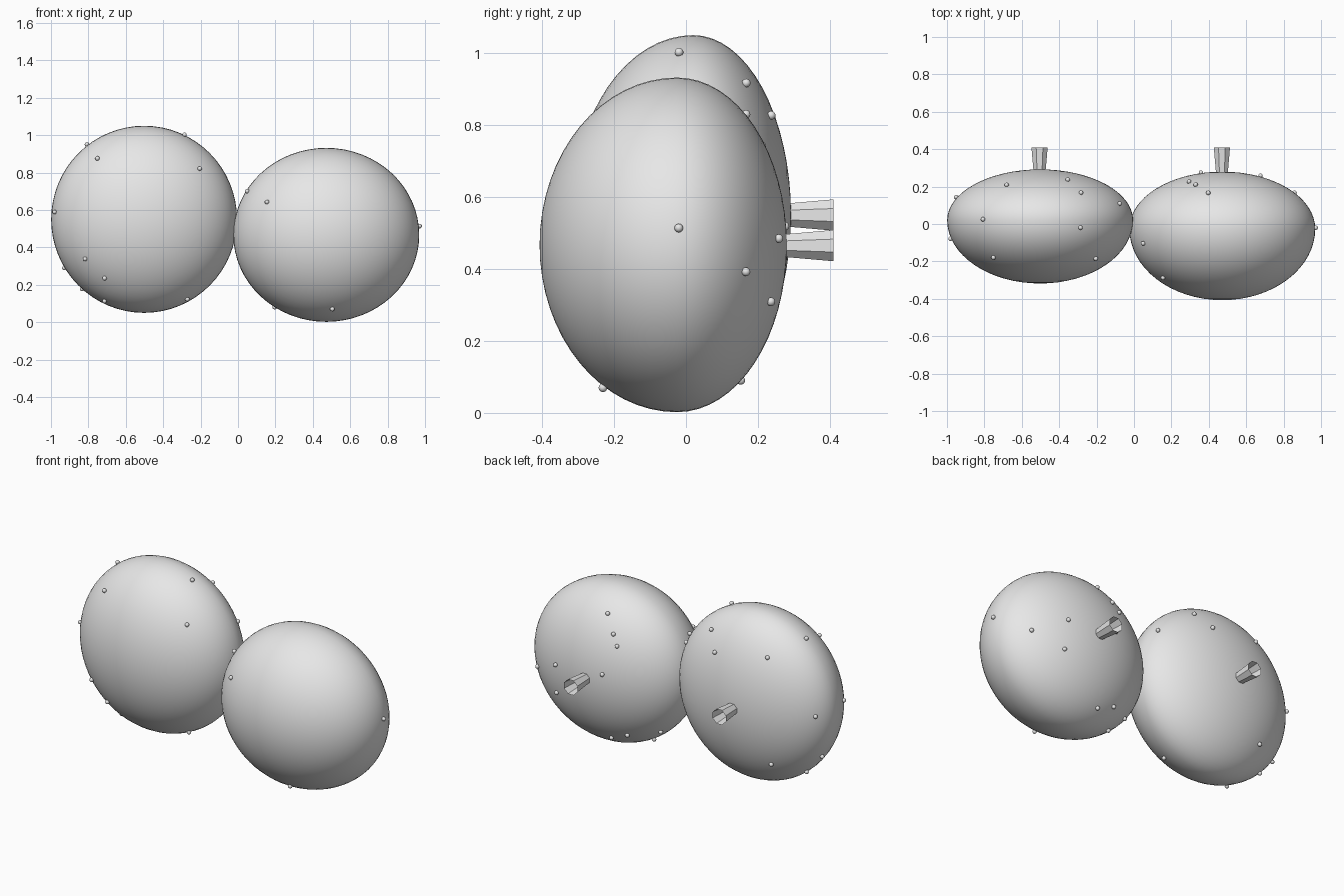
import bpy, bmesh, math
from mathutils import Vector, Matrix

if "Cube" in bpy.data.objects:
    bpy.data.objects.remove(bpy.data.objects["Cube"])

grey = bpy.data.materials.new("plain_grey")
grey.diffuse_color = (0.8, 0.8, 0.8, 1)
grey.use_nodes = True
grey.node_tree.nodes["Principled BSDF"].inputs["Base Color"].default_value = grey.diffuse_color


def finish(name, bm, smooth):
    me = bpy.data.meshes.new(name)
    bm.to_mesh(me)
    bm.free()
    me.materials.append(grey)
    for p in me.polygons:
        p.use_smooth = smooth
    ob = bpy.data.objects.new(name, me)
    bpy.context.collection.objects.link(ob)
    return ob


def radii(body, dy):
    # the front bulge is deeper than the back one
    return Vector((body["rx"], body["front"] if dy < 0 else body["back"], body["rz"]))


def make_body(name, body):
    bm = bmesh.new()
    bmesh.ops.create_uvsphere(bm, u_segments=64, v_segments=32, radius=1,
                              matrix=Matrix.Rotation(math.pi / 2, 4, 'X'))
    for v in bm.verts:
        v.co = body["centre"] + v.co * radii(body, v.co.y)
    finish(name, bm, True)


def make_stem(name, x, z, y0=0.24, y1=0.41):
    # open flared tube with eight flat sides, pointing backwards
    bm = bmesh.new()
    m = (Matrix.Translation((x, (y0 + y1) / 2, z))
         @ Matrix.Rotation(-math.pi / 2, 4, 'X')
         @ Matrix.Rotation(math.pi / 8, 4, 'Z'))
    bmesh.ops.create_cone(bm, cap_ends=False, segments=8,
                          radius1=0.031, radius2=0.047, depth=y1 - y0, matrix=m)
    finish(name, bm, False)


def make_beads(name, body, points):
    # small balls pulled onto the surface of the body
    bm = bmesh.new()
    for p in points:
        d = Vector(p) - body["centre"]
        r = radii(body, d.y)
        n = Vector((d.x / r.x, d.y / r.y, d.z / r.z)).normalized()
        normal = Vector((n.x / r.x, n.y / r.y, n.z / r.z)).normalized()
        pos = body["centre"] + n * r + normal * 0.005
        bmesh.ops.create_uvsphere(bm, u_segments=16, v_segments=10, radius=0.012,
                                  matrix=Matrix.Translation(pos))
    finish(name, bm, True)


left = dict(centre=Vector((-0.502, 0.02, 0.55)), rx=0.497, rz=0.5, front=0.338, back=0.272)
right = dict(centre=Vector((0.472, -0.025, 0.467)), rx=0.497, rz=0.465, front=0.382, back=0.305)

make_body("left_body", left)
make_body("right_body", right)
make_stem("left_stem", -0.505, 0.55)
make_stem("right_stem", 0.47, 0.465)

make_beads("left_beads", left, [
    (-0.815, 0.025, 0.96), (-0.755, -0.18, 0.88), (-0.28, -0.02, 1.015),
    (-0.195, -0.19, 0.83), (-0.99, -0.08, 0.59), (-0.965, 0.145, 0.57),
    (-0.68, 0.205, 0.87), (-0.35, 0.24, 0.835), (-0.275, 0.17, 0.93),
    (-0.065, 0.11, 0.77), (-0.945, 0.05, 0.28), (-0.845, 0.06, 0.165),
    (-0.815, -0.2, 0.34), (-0.71, -0.2, 0.24), (-0.71, 0.21, 0.24),
    (-0.71, -0.07, 0.12), (-0.275, -0.07, 0.13)])

make_beads("right_beads", right, [
    (0.04, -0.105, 0.705), (0.15, -0.29, 0.645), (0.985, -0.02, 0.515),
    (0.395, 0.17, 0.84), (0.325, 0.215, 0.75), (0.29, 0.23, 0.69),
    (0.355, 0.28, 0.52), (0.68, 0.26, 0.485), (0.87, 0.17, 0.39),
    (0.69, 0.24, 0.305), (0.38, 0.155, 0.08), (0.27, 0.16, 0.13),
    (0.095, 0.07, 0.14), (0.185, 0.02, 0.065), (0.505, -0.235, 0.06)])
